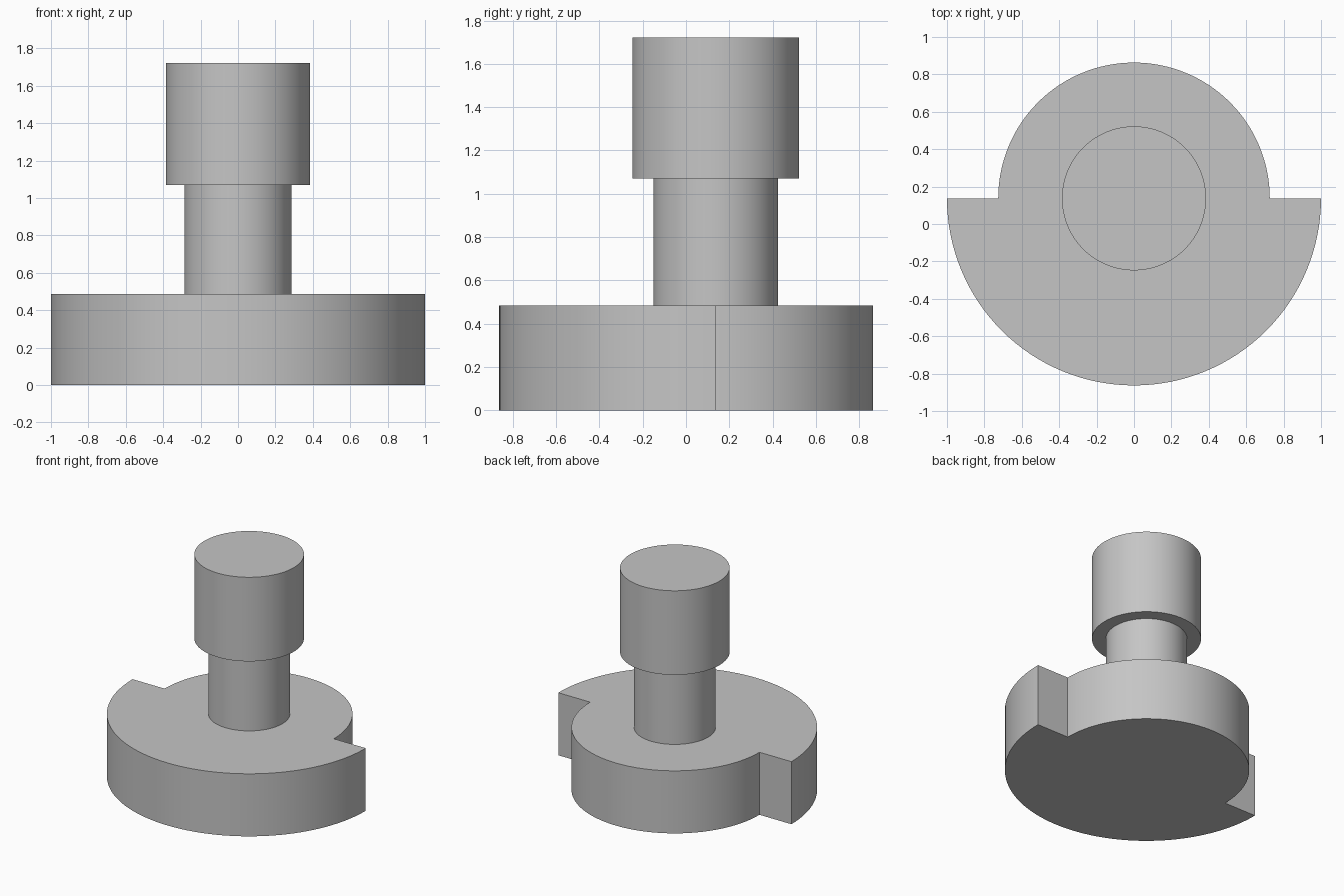
import bpy
import bmesh
from math import sin, cos, pi, radians

cube = bpy.data.objects.get("Cube")
if cube:
    bpy.data.objects.remove(cube, do_unlink=True)

AXIS_Y = 0.137      # common axis of the disc and the post
DISC_TOP = 0.485
STEPS = 64          # segments per half circle

grey = bpy.data.materials.new("plain grey")
grey.use_nodes = True
colour = (0.56, 0.56, 0.56, 1)
grey.diffuse_color = colour
grey.node_tree.nodes["Principled BSDF"].inputs["Base Color"].default_value = colour


def finish(name, bm):
    """Turn a bmesh into a shaded object standing on the common axis."""
    bmesh.ops.recalc_face_normals(bm, faces=bm.faces)
    mesh = bpy.data.meshes.new(name)
    bm.to_mesh(mesh)
    bm.free()
    mesh.materials.append(grey)
    obj = bpy.data.objects.new(name, mesh)
    obj.location.y = AXIS_Y
    bpy.context.collection.objects.link(obj)
    bpy.ops.object.select_all(action="DESELECT")
    obj.select_set(True)
    bpy.context.view_layer.objects.active = obj
    bpy.ops.object.shade_smooth_by_angle(angle=radians(30))
    return obj


def half_circle(radius, start):
    angles = [start + pi * i / STEPS for i in range(STEPS + 1)]
    return [(radius * cos(a), radius * sin(a), 0) for a in angles]


# Stepped disc: wide half at the front, narrow half at the back
bm = bmesh.new()
outline = half_circle(0.726, 0) + half_circle(1.0, pi)
bottom = bm.faces.new([bm.verts.new(p) for p in outline])
top = bmesh.ops.extrude_face_region(bm, geom=[bottom], use_keep_orig=True)["geom"]
bmesh.ops.translate(bm, vec=(0, 0, DISC_TOP),
                    verts=[g for g in top if isinstance(g, bmesh.types.BMVert)])
finish("stepped_disc", bm)

# Post: slim neck and wider head, as one turned profile
bm = bmesh.new()
profile = [(0.287, DISC_TOP), (0.287, 1.07), (0.385, 1.07), (0.385, 1.722)]
rings = [[bm.verts.new((r * cos(pi * i / STEPS), r * sin(pi * i / STEPS), z))
          for i in range(2 * STEPS)] for r, z in profile]
for low, high in zip(rings, rings[1:]):
    for i in range(2 * STEPS):
        bm.faces.new((low[i - 1], low[i], high[i], high[i - 1]))
bm.faces.new(rings[-1])
finish("neck_and_head", bm)
